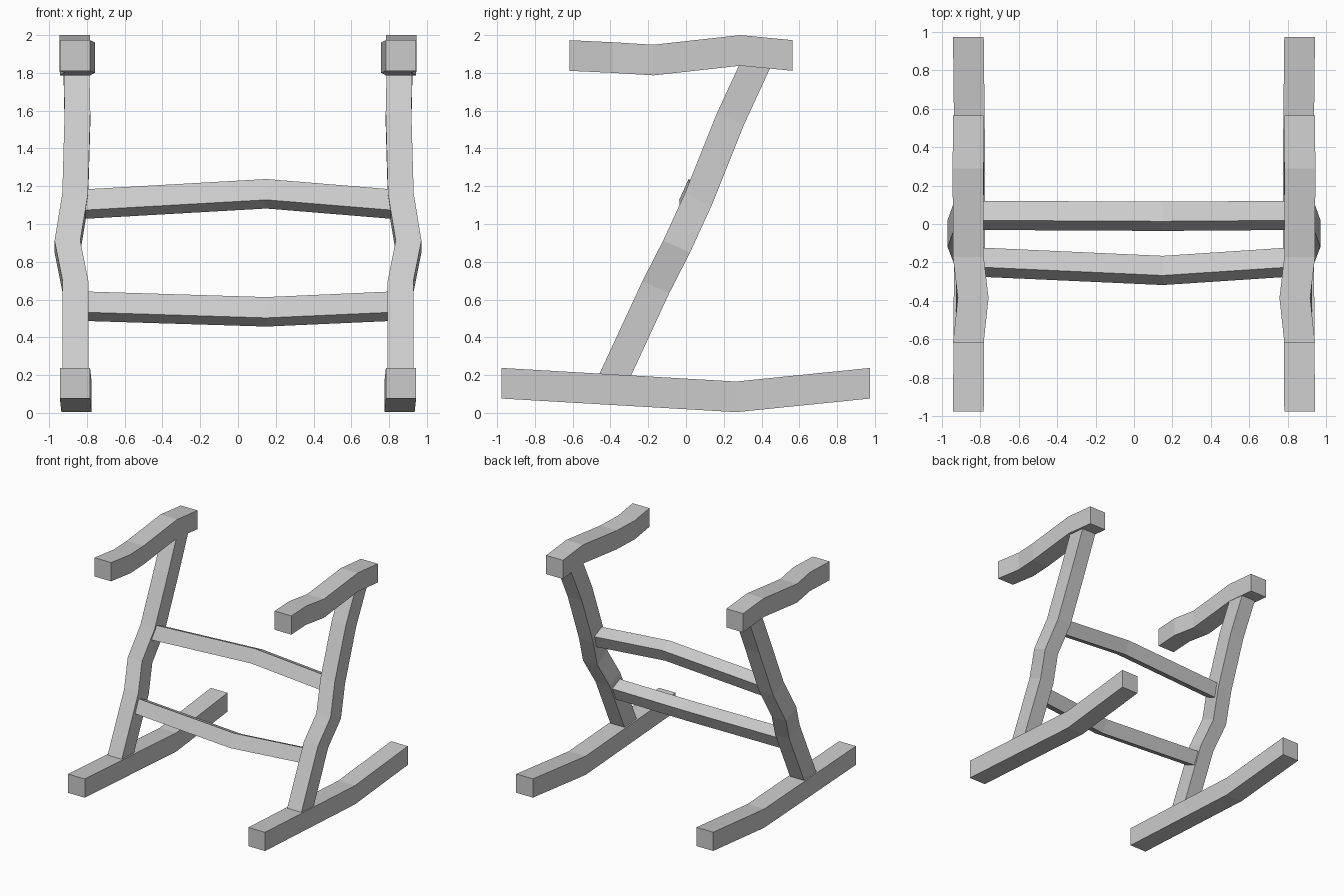
import bpy, bmesh
from mathutils import Vector

if "Cube" in bpy.data.objects:
    bpy.data.objects.remove(bpy.data.objects["Cube"])


def beam(name, centers, u, v, mirror=False):
    """Four-sided beam through the centres; u and v are half-width vectors."""
    u, v = Vector(u), Vector(v)
    bm = bmesh.new()
    rings = [[bm.verts.new(Vector(c) + a * u + b * v)
              for a, b in ((-1, -1), (1, -1), (1, 1), (-1, 1))] for c in centers]
    for r, s in zip(rings, rings[1:]):
        for i in range(4):
            j = (i + 1) % 4
            bm.faces.new((r[i], r[j], s[j], s[i]))
    bm.faces.new(rings[0])
    bm.faces.new(rings[-1])
    bmesh.ops.recalc_face_normals(bm, faces=bm.faces)
    mesh = bpy.data.meshes.new(name)
    bm.to_mesh(mesh)
    bm.free()
    ob = bpy.data.objects.new(name, mesh)
    bpy.context.collection.objects.link(ob)
    if mirror:
        ob.modifiers.new("Mirror", 'MIRROR').use_axis[0] = True
    return ob


# Curved rockers on the ground
beam("rockers", [(0.863, -0.977, 0.157), (0.855, 0.265, 0.085), (0.863, 0.975, 0.157)],
     (0.08, 0, 0), (0, 0, 0.081), True).location.z = -0.004 + 0.004

# Slanted side posts, bowed outward at mid height
beam("side_posts", [(0.86, -0.394, 0.16), (0.86, -0.16, 0.665), (0.903, -0.05, 0.88),
                    (0.862, 0.065, 1.13), (0.85, 0.235, 1.555), (0.857, 0.385, 1.88)],
     (0.068, 0, 0), (0, 0.071, -0.032), True)

# Wavy armrests
beam("armrests", [(0.863, -0.617, 1.892), (0.838, -0.385, 1.881), (0.863, -0.172, 1.868),
                  (0.865, 0.288, 1.919), (0.863, 0.565, 1.892)],
     (0.08, 0, 0), (0, 0, 0.081), True)

# Cross rails, tilted with the posts
rails = {"upper_rail": ((0.045, 1.105), (0.04, 1.16)),
         "lower_rail": ((-0.198, 0.565), (-0.242, 0.535))}
for name, (end, mid) in rails.items():
    beam(name, [(-0.82, *end), (0.15, *mid), (0.82, *end)],
         (0, 0.051, -0.023), (0, 0.025, 0.055))
